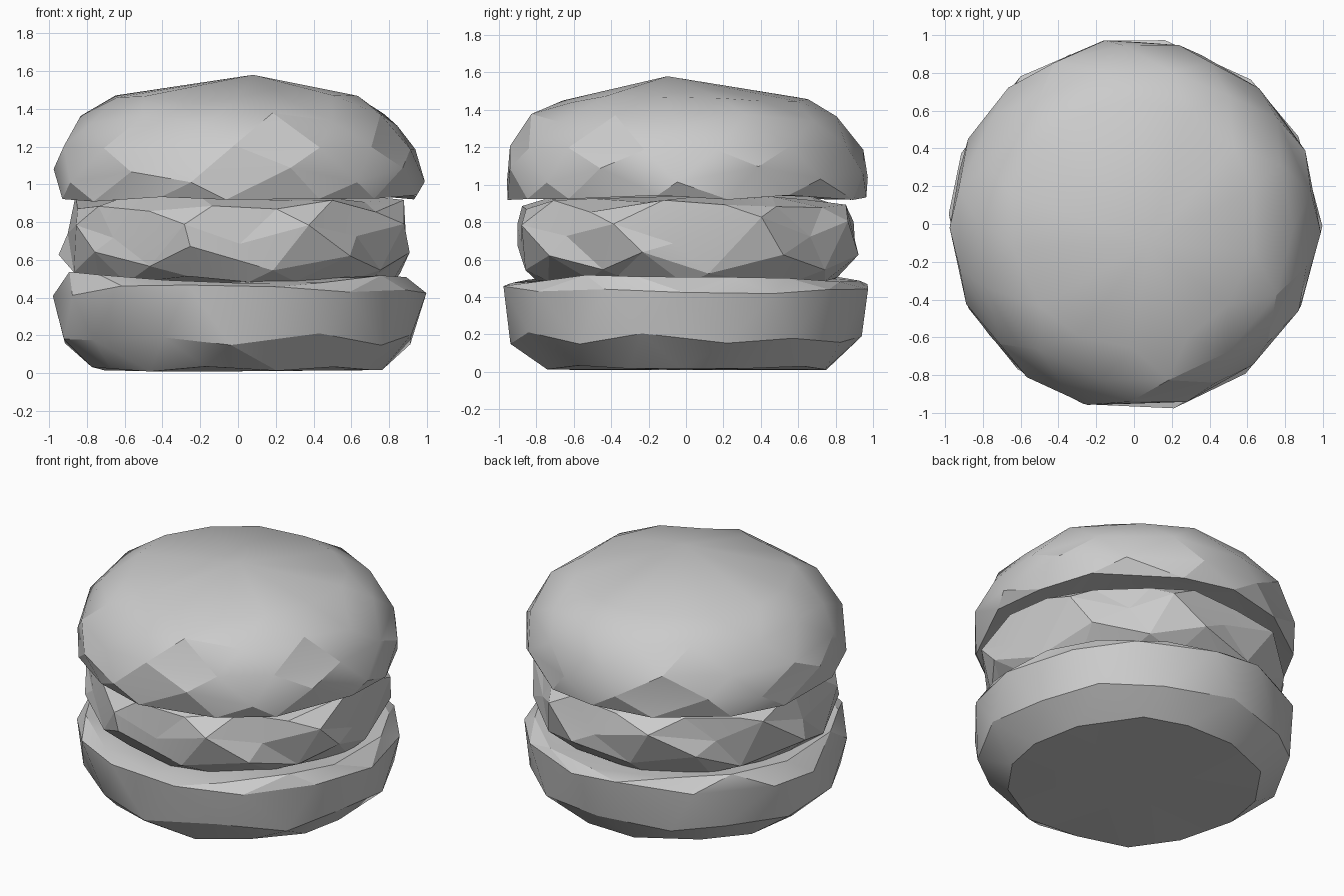
import bpy, bmesh, math, random

cube = bpy.data.objects.get("Cube")
if cube:
    bpy.data.objects.remove(cube, do_unlink=True)

grey = bpy.data.materials.new("light_grey")
grey.use_nodes = True
colour = (0.6, 0.6, 0.6, 1)
grey.diffuse_color = colour
grey.node_tree.nodes["Principled BSDF"].inputs["Base Color"].default_value = colour


def layer(name, rings, sides, seed, jitter, smooth, bottom, top):
    """Loft staggered rings (radius, z, z saddle, zigzag radius, zigzag z) with hand-cut wobble."""
    rng = random.Random(seed)
    bm = bmesh.new()
    loops = []
    for level, (radius, z, saddle, zig_r, zig_z) in enumerate(rings):
        loop = []
        for i in range(sides):
            a = math.tau * (i + 0.5 * (level % 2) + rng.uniform(-1, 1) * jitter * 4) / sides
            sign = 1 if i % 2 else -1
            r = radius + sign * zig_r + rng.uniform(-1, 1) * jitter * 0.25
            h = z + saddle * math.cos(2 * a) + sign * zig_z + rng.uniform(-1, 1) * jitter * 0.5
            loop.append(bm.verts.new((r * math.cos(a), r * math.sin(a), h)))
        loops.append(loop)
    # Triangle bands between staggered rings
    for level, (low, high) in enumerate(zip(loops, loops[1:])):
        for i in range(sides):
            j = (i + 1) % sides
            if level % 2 == 0:
                bm.faces.new((low[i], low[j], high[i]))
                bm.faces.new((low[j], high[j], high[i]))
            else:
                bm.faces.new((low[i], high[j], high[i]))
                bm.faces.new((low[i], low[j], high[j]))
    # Close both ends with a fan
    for loop, centre in ((loops[0], bottom), (loops[-1], top)):
        tip = bm.verts.new(centre)
        for i in range(sides):
            bm.faces.new((loop[i], loop[(i + 1) % sides], tip))
    bmesh.ops.recalc_face_normals(bm, faces=bm.faces[:])
    mesh = bpy.data.meshes.new(name)
    bm.to_mesh(mesh)
    bm.free()
    mesh.materials.append(grey)
    obj = bpy.data.objects.new(name, mesh)
    bpy.context.collection.objects.link(obj)
    bpy.ops.object.select_all(action="DESELECT")
    obj.select_set(True)
    bpy.context.view_layer.objects.active = obj
    bpy.ops.object.shade_smooth_by_angle(angle=math.radians(smooth))


# Bottom bun: flat base, bulging side, lip sloping in
layer("bottom_bun", [
    (0.77, 0.02, 0.0, 0, 0),
    (0.94, 0.18, 0.0, 0, 0.015),
    (0.99, 0.44, -0.02, 0, 0),
    (0.92, 0.505, 0.02, 0, 0),
    (0.74, 0.49, 0.0, 0, 0),
], 14, 4, 0.035, 22, (0, 0, 0.01), (0, 0, 0.48))

# Crumpled filling with zigzag folds
layer("filling", [
    (0.81, 0.49, 0.0, 0, 0),
    (0.91, 0.6, 0.0, 0.03, 0.05),
    (0.92, 0.76, 0.0, 0.03, 0.05),
    (0.88, 0.89, 0.0, 0, 0.02),
    (0.72, 0.93, 0.0, 0, 0),
], 16, 9, 0.06, 5, (0, 0, 0.48), (0, 0, 0.94))

# Top bun: hollowed underside, steep side, faceted dome
layer("top_bun", [
    (0.78, 0.945, 0.0, 0, 0),
    (0.96, 0.925, 0.0, 0, 0),
    (0.982, 1.05, 0.0, 0, 0.03),
    (0.945, 1.19, 0.0, 0, 0),
    (0.84, 1.345, 0.0, 0, 0.02),
    (0.66, 1.455, 0.0, 0, 0),
], 14, 12, 0.04, 22, (0, 0, 0.96), (0.08, -0.1, 1.58))
